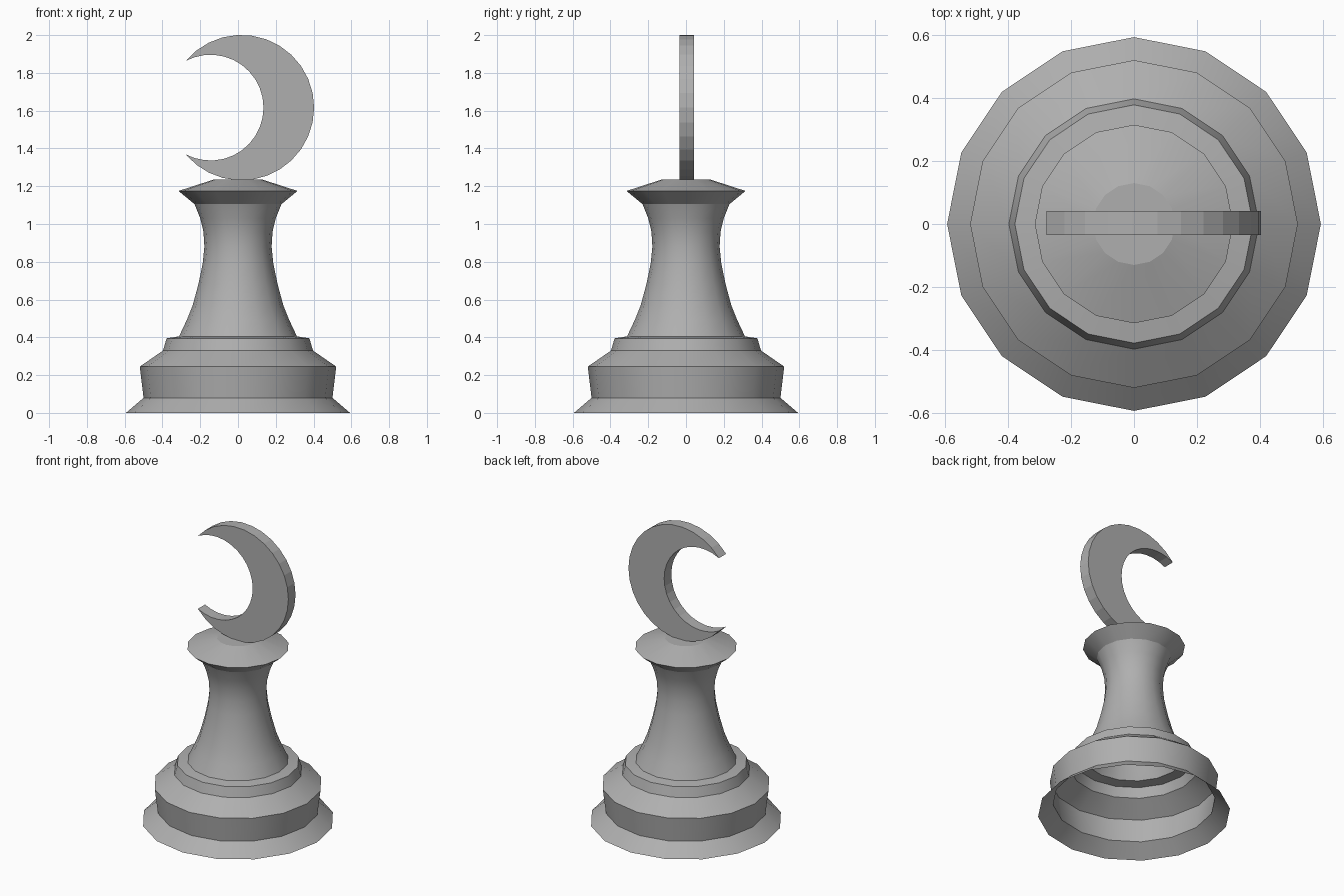
import bpy, bmesh, math

if "Cube" in bpy.data.objects:
    bpy.data.objects.remove(bpy.data.objects["Cube"])

SIDES = 16

# Dark grey finish shared by both parts
grey = bpy.data.materials.new("dark_grey")
grey.diffuse_color = (0.43, 0.43, 0.43, 1)
grey.use_nodes = True
grey.node_tree.nodes["Principled BSDF"].inputs["Base Color"].default_value = grey.diffuse_color


def new_object(name, bm):
    bmesh.ops.recalc_face_normals(bm, faces=bm.faces[:])
    mesh = bpy.data.meshes.new(name)
    bm.to_mesh(mesh)
    bm.free()
    mesh.materials.append(grey)
    obj = bpy.data.objects.new(name, mesh)
    bpy.context.collection.objects.link(obj)
    return obj


def arc(cx, cz, radius, start, end, steps):
    angles = [math.radians(start + (end - start) * i / steps) for i in range(steps + 1)]
    return [(cx + radius * math.cos(a), cz + radius * math.sin(a)) for a in angles]


# Turned pedestal: stepped foot, waisted shaft, flared collar, open underneath
profile = [(0.593, 0), (0.50, 0.08), (0.52, 0.245), (0.397, 0.33), (0.378, 0.395),
           (0.312, 0.405), (0.272, 0.49), (0.24, 0.57), (0.21, 0.68), (0.187, 0.79),
           (0.178, 0.88), (0.183, 0.96), (0.20, 1.03), (0.23, 1.105),
           (0.315, 1.175), (0.13, 1.235)]
bm = bmesh.new()
rings = []
for r, z in profile:
    rings.append([bm.verts.new((r * math.cos(math.tau * i / SIDES),
                                r * math.sin(math.tau * i / SIDES), z))
                  for i in range(SIDES)])
for low, high in zip(rings, rings[1:]):
    for i in range(SIDES):
        j = (i + 1) % SIDES
        bm.faces.new((low[i], low[j], high[j], high[i]))
bm.faces.new(rings[-1])
pedestal = new_object("pedestal", bm)
bpy.context.view_layer.objects.active = pedestal
pedestal.select_set(True)
bpy.ops.object.shade_smooth_by_angle(angle=math.radians(25))
pedestal.data.polygons[-1].use_smooth = False  # flat top cap

# Crescent finial: outer arc, then back along the inner arc, extruded in depth
outer = arc(0.018, 1.616, 0.385, -140, 140, 24)
inner = arc(-0.145, 1.616, 0.28, 118.5, -118.5, 22)
outline = outer + inner[1:-1]
bm = bmesh.new()
front = [bm.verts.new((x, -0.035, z)) for x, z in outline]
back = [bm.verts.new((x, 0.042, z)) for x, z in outline]
bm.faces.new(front)
bm.faces.new(back[::-1])
for i in range(len(outline)):
    j = (i + 1) % len(outline)
    bm.faces.new((front[i], front[j], back[j], back[i]))
new_object("crescent", bm)
